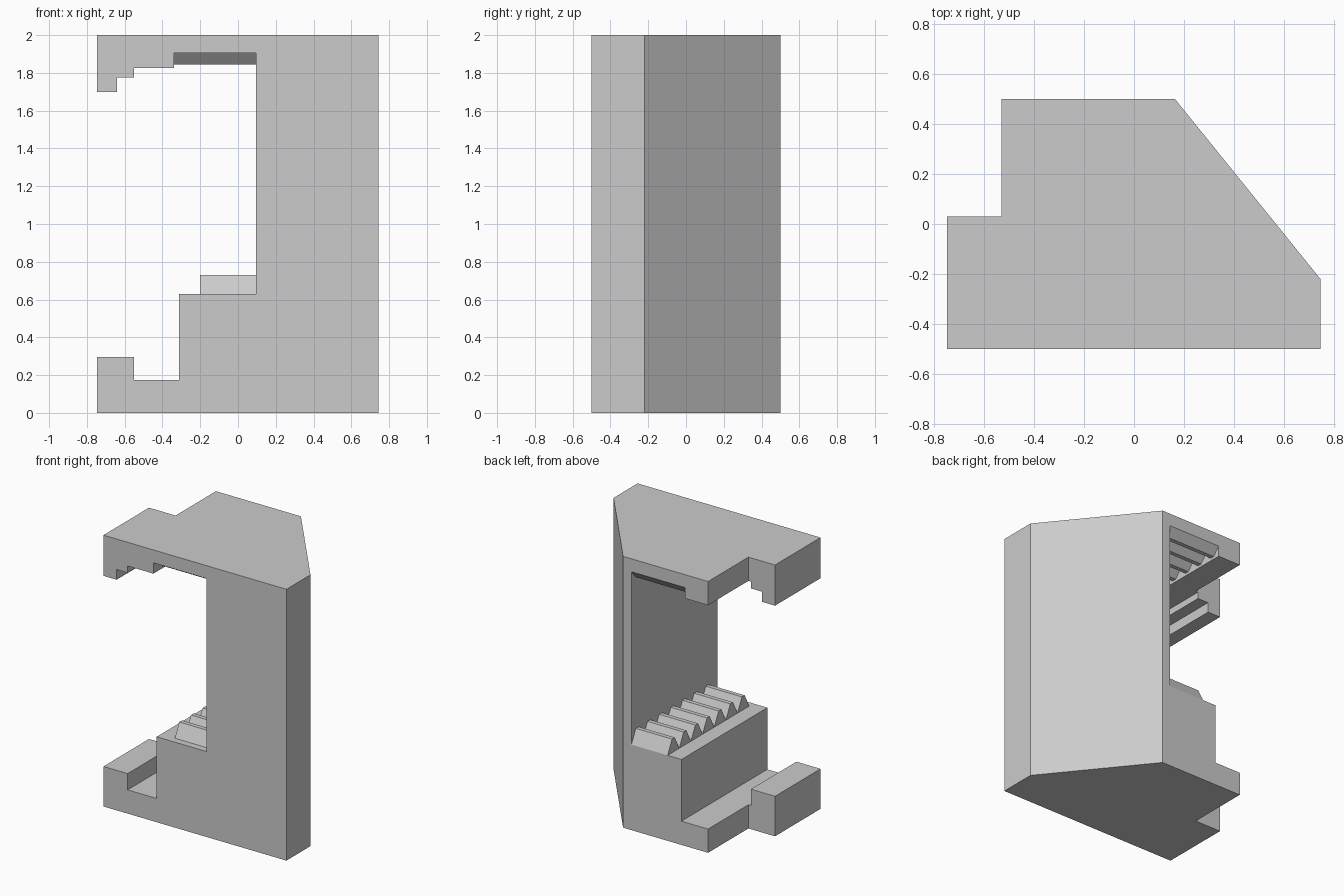
import bpy

if "Cube" in bpy.data.objects:
    bpy.data.objects.remove(bpy.data.objects["Cube"])

gray = bpy.data.materials.new("light gray")
gray.diffuse_color = (0.6, 0.6, 0.6, 1)
gray.use_nodes = True
gray.node_tree.nodes["Principled BSDF"].inputs["Base Color"].default_value = gray.diffuse_color


def prism(name, pts, lo, hi, place):
    """Extrude a 2D outline from lo to hi; place maps (u, v, depth) to xyz."""
    n = len(pts)
    verts = [place(u, v, d) for d in (lo, hi) for u, v in pts]
    faces = [list(range(n)), list(range(n, 2 * n))]
    faces += [[i, (i + 1) % n, n + (i + 1) % n, n + i] for i in range(n)]
    me = bpy.data.meshes.new(name)
    me.from_pydata(verts, [], faces)
    me.materials.append(gray)
    ob = bpy.data.objects.new(name, me)
    bpy.context.collection.objects.link(ob)
    bpy.context.view_layer.objects.active = ob
    bpy.ops.object.mode_set(mode='EDIT')
    bpy.ops.mesh.select_all(action='SELECT')
    bpy.ops.mesh.normals_make_consistent(inside=False)
    bpy.ops.object.mode_set(mode='OBJECT')
    return ob


# C-shaped body: side profile trimmed by the plan outline
profile = [(-0.9, 0), (0.9, 0), (0.9, 2), (-0.9, 2),
           (-0.9, 1.7), (-0.64, 1.7), (-0.64, 1.775), (-0.55, 1.775),
           (-0.55, 1.825), (-0.34, 1.825), (-0.34, 1.905), (0.095, 1.905),
           (0.095, 0.63), (-0.313, 0.63), (-0.313, 0.175), (-0.55, 0.175),
           (-0.55, 0.295), (-0.9, 0.295)]
plan = [(-0.747, -0.5), (0.745, -0.5), (0.745, -0.22), (0.163, 0.5),
        (-0.53, 0.5), (-0.53, 0.03), (-0.747, 0.03)]
body = prism("clamp_body", profile, -0.7, 0.7, lambda u, v, d: (u, d, v))
trim = prism("plan_cutter", plan, -0.2, 2.2, lambda u, v, d: (u, v, d))
mod = body.modifiers.new("trim", 'BOOLEAN')
mod.operation = 'INTERSECT'
mod.solver = 'EXACT'
mod.object = trim
bpy.context.view_layer.objects.active = body
bpy.ops.object.modifier_apply(modifier="trim")
bpy.data.objects.remove(trim)


# Rows of gripping teeth, running along x
def teeth(name, x0, base, tip, flat, count=7, y0=-0.45, y1=0.5):
    pitch = (y1 - y0) / count
    for i in range(count):
        a = y0 + i * pitch
        m = a + pitch / 2
        pts = [(a, base), (a + pitch, base), (m + flat, tip), (m - flat, tip)]
        prism(f"{name}_{i + 1}", pts, x0, 0.095, lambda u, v, d: (d, u, v))


teeth("lower_tooth", -0.2, 0.63, 0.73, 0.016)
teeth("upper_tooth", -0.34, 1.905, 1.845, 0.016)
